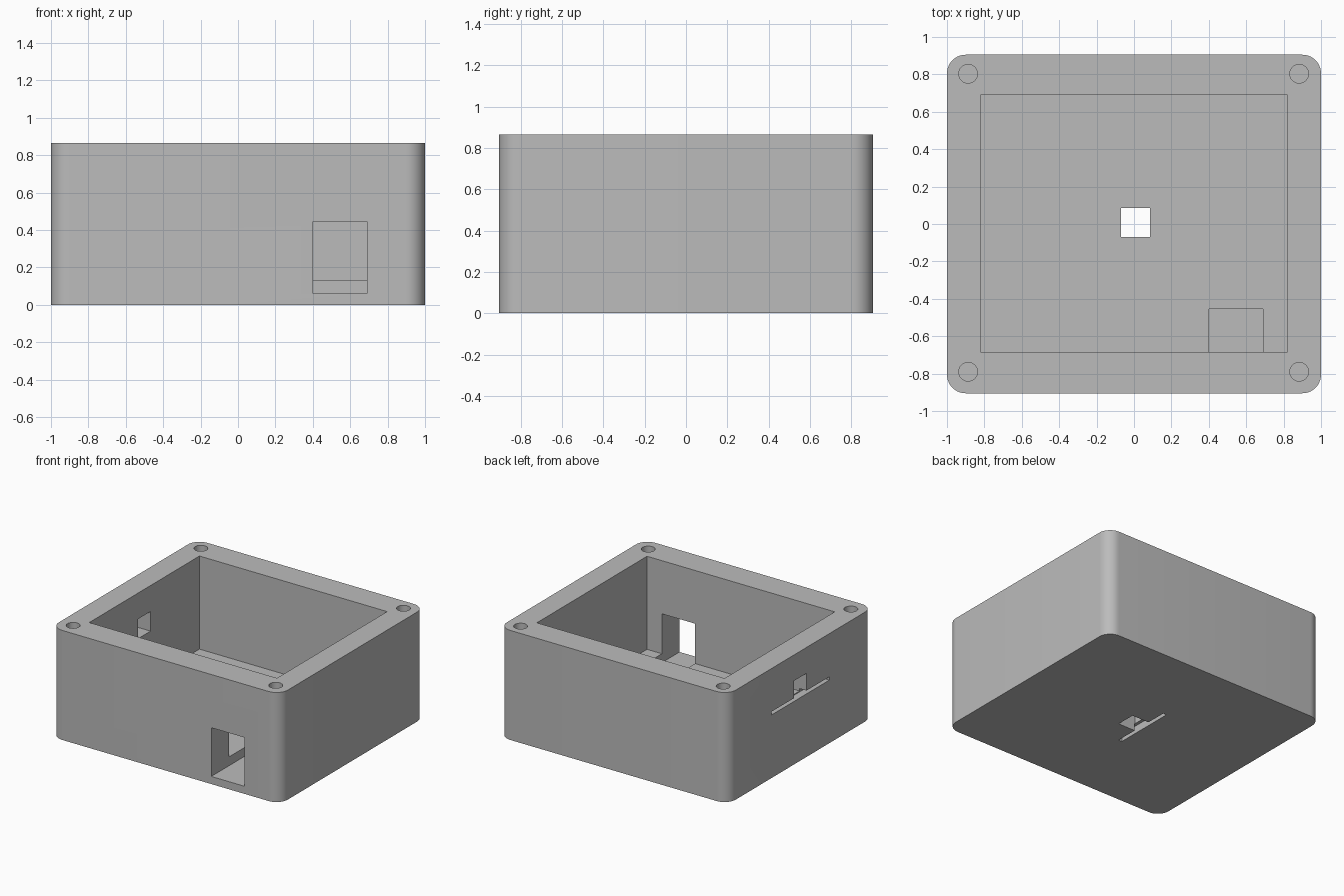
import bpy
import bmesh

cube = bpy.data.objects.get("Cube")
if cube:
    bpy.data.objects.remove(cube, do_unlink=True)

WIDTH, DEPTH, HEIGHT = 2.0, 1.81, 0.865
FLOOR = 0.13
OUT = 0.1          # how far cutters overshoot open sides

grey = bpy.data.materials.new("light grey plastic")
grey.use_nodes = True
colour = (0.5, 0.5, 0.5, 1)
grey.diffuse_color = colour
grey.node_tree.nodes["Principled BSDF"].inputs["Base Color"].default_value = colour


def add_object(name, bm):
    mesh = bpy.data.meshes.new(name)
    bm.to_mesh(mesh)
    bm.free()
    mesh.materials.append(grey)
    obj = bpy.data.objects.new(name, mesh)
    bpy.context.collection.objects.link(obj)
    return obj


def box(name, xs, ys, zs, corner=0):
    """Box from its limits, with optional rounded upright edges."""
    bm = bmesh.new()
    bmesh.ops.create_cube(bm, size=1)
    for v in bm.verts:
        v.co = [lim[0] if c < 0 else lim[1] for c, lim in zip(v.co, (xs, ys, zs))]
    if corner:
        upright = [e for e in bm.edges
                   if abs(e.verts[0].co.z - e.verts[1].co.z) > 0.01]
        bmesh.ops.bevel(bm, geom=upright, offset=corner, segments=10,
                        profile=0.5, affect='EDGES')
    return add_object(name, bm)


def screw_hole(x, y, depth=0.4, radius=0.05):
    bm = bmesh.new()
    bmesh.ops.create_cone(bm, cap_ends=True, segments=32, radius1=radius,
                          radius2=radius, depth=depth + OUT)
    bmesh.ops.translate(bm, verts=bm.verts,
                        vec=(x, y, HEIGHT + (OUT - depth) / 2))
    return add_object("screw_hole_cutter", bm)


# Outer shell with rounded corners
case = box("case", (-WIDTH / 2, WIDTH / 2), (-DEPTH / 2, DEPTH / 2),
           (0, HEIGHT), corner=0.1)

side = -WIDTH / 2
front = -DEPTH / 2
cutters = [
    # Main cavity
    box("cavity_cutter", (-0.82, 0.82), (-0.685, 0.69), (FLOOR, HEIGHT + OUT)),
    # Front port, running on as a recess in the floor
    box("port_cutter", (0.4, 0.69), (front - OUT, -0.455), (0.06, 0.445)),
    # Square hole in the floor and its shallow slot below
    box("floor_hole_cutter", (-0.07, 0.085), (-0.07, 0.085), (-OUT, 0.3)),
    box("floor_slot_cutter", (-0.095, -0.065), (-0.25, 0.25), (-OUT, 0.06)),
    # Square window in the side wall and its shallow slot outside
    box("window_cutter", (side - OUT, -0.6), (-0.075, 0.08), (0.505, 0.66)),
    box("window_slot_cutter", (side - OUT, side + 0.06), (-0.36, 0.36), (0.498, 0.524)),
]
# Screw holes in the rim corners
cutters += [screw_hole(x, y) for x in (-0.887, 0.883) for y in (-0.79, 0.803)]

bpy.context.view_layer.objects.active = case
case.select_set(True)
for cutter in cutters:
    mod = case.modifiers.new(cutter.name, 'BOOLEAN')
    mod.operation = 'DIFFERENCE'
    mod.solver = 'EXACT'
    mod.object = cutter
    bpy.ops.object.modifier_apply(modifier=mod.name)
    bpy.data.objects.remove(cutter, do_unlink=True)

bpy.ops.object.shade_smooth_by_angle(angle=0.5)
